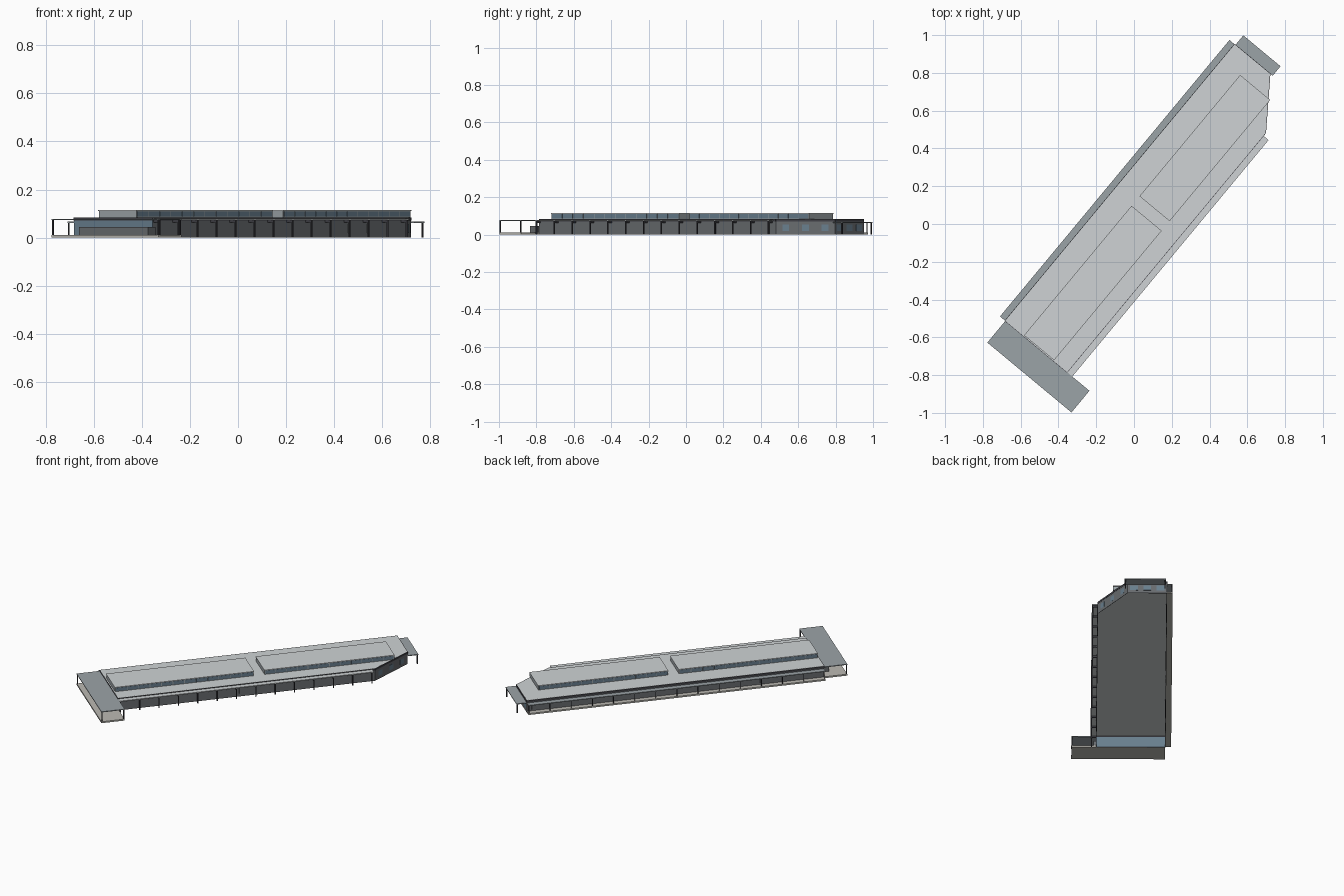
import bpy, bmesh, math
from mathutils import Matrix, Vector

if "Cube" in bpy.data.objects:
    bpy.data.objects.remove(bpy.data.objects["Cube"])

# Building is laid out along its own axis (u = length, v = to its right side), then turned
TURN = Matrix.Translation((0, -0.004, 0)) @ Matrix.Rotation(math.radians(50.3), 4, 'Z')


def material(name, rgb):
    m = bpy.data.materials.new(name)
    m.diffuse_color = (*rgb, 1)
    m.use_nodes = True
    m.node_tree.nodes["Principled BSDF"].inputs["Base Color"].default_value = m.diffuse_color
    return m


WALL = material("dark_wall", (0.14, 0.15, 0.16))
ROOF = material("roof_grey", (0.62, 0.65, 0.66))
CANOPY = material("canopy_grey", (0.33, 0.37, 0.39))
STONE = material("paving", (0.50, 0.49, 0.45))
GLASS = material("glass", (0.14, 0.21, 0.27))
METAL = material("dark_metal", (0.05, 0.05, 0.06))


def finish(name, bm, mat):
    bmesh.ops.recalc_face_normals(bm, faces=bm.faces[:])
    me = bpy.data.meshes.new(name)
    bm.to_mesh(me)
    bm.free()
    me.materials.append(mat)
    ob = bpy.data.objects.new(name, me)
    ob.matrix_world = TURN
    bpy.context.collection.objects.link(ob)
    return ob


def add_prism(bm, outline, z0, z1):
    base = bm.faces.new([bm.verts.new((u, -v, z0)) for u, v in outline])
    top = bmesh.ops.extrude_face_region(bm, geom=[base], use_keep_orig=True)
    verts = [g for g in top["geom"] if isinstance(g, bmesh.types.BMVert)]
    bmesh.ops.translate(bm, verts=verts, vec=(0, 0, z1 - z0))


def rect(u0, u1, v0, v1):
    return [(u0, v0), (u1, v0), (u1, v1), (u0, v1)]


def prism(name, outline, z0, z1, mat):
    bm = bmesh.new()
    add_prism(bm, outline, z0, z1)
    return finish(name, bm, mat)


def boxes(name, items, mat):
    """Several boxes (u0, u1, v0, v1, z0, z1) in one object."""
    bm = bmesh.new()
    for u0, u1, v0, v1, z0, z1 in items:
        add_prism(bm, rect(u0, u1, v0, v1), z0, z1)
    return finish(name, bm, mat)


def panels(name, start, end, count, fill, z0, z1, mat, depth=0.003):
    """A row of thin panels along a wall running from start to end."""
    a, b = Vector(start), Vector(end)
    d = (b - a) / count
    n = Vector((-d.y, d.x)).normalized() * depth / 2
    bm = bmesh.new()
    for i in range(count):
        p = a + d * (i + 0.5 - fill / 2)
        q = a + d * (i + 0.5 + fill / 2)
        add_prism(bm, [p - n, q - n, q + n, p + n], z0, z1)
    return finish(name, bm, mat)


def posts(name, spots, z0, z1, r=0.003):
    boxes(name, [(u - r, u + r, v - r, v + r, z0, z1) for u, v in spots], METAL)


U0, U1, VL, VR = -0.827, 1.075, -0.200, 0.226
CH_A, CH_B = (0.818, VR), (U1, 0.043)
HALL = [(U0, VL), (U1, VL), CH_B, CH_A, (U0, VR)]
SIDES = ["left", "rear", "corner", "right", "front"]

# Hollow hall: thin walls without a floor, dark fascia band, flat roof sheet
for i, side in enumerate(SIDES):
    a, b = HALL[i], HALL[(i + 1) % 5]
    panels(side + "_wall", a, b, 1, 1, 0.0, 0.080, GLASS if side == "front" else WALL, 0.002)
    panels(side + "_fascia", a, b, 1, 1, 0.071, 0.083, METAL, 0.005)
prism("main_roof", HALL, 0.079, 0.0835, ROOF)

# Two raised roof lights with glazed sides
for label, u0, u1 in (("front", -0.822, 0.069), ("rear", 0.135, 0.969)):
    va, vb = -0.074, 0.133
    prism(label + "_rooflight_body", rect(u0 + 0.002, u1 - 0.002, va + 0.002, vb - 0.002),
          0.0835, 0.111, CANOPY)
    prism(label + "_rooflight_cap", rect(u0, u1, va, vb), 0.110, 0.114, ROOF)
    for side, v in (("left", va + 0.002), ("right", vb - 0.002)):
        panels(f"{label}_rooflight_{side}_glass", (u0 + 0.005, v), (u1 - 0.005, v),
               12, 0.94, 0.087, 0.109, GLASS)

# Front terrace with canopy, posts and a low wall
prism("front_terrace", rect(-0.976, U0, -0.199, 0.380), 0.0, 0.010, STONE)
prism("front_canopy", rect(-0.976, U0, -0.199, 0.380), 0.073, 0.078, CANOPY)
posts("front_canopy_posts", [(-0.972, -0.195), (-0.972, 0.376), (-0.832, 0.376)], 0.010, 0.073)
prism("terrace_low_wall", rect(-0.878, U0 - 0.002, -0.130, 0.243), 0.010, 0.045, WALL)

# Left side deck and canopy
prism("left_deck", rect(U0, U1, -0.236, VL - 0.001), 0.0, 0.010, STONE)
prism("left_canopy", rect(U0, U1, -0.236, VL - 0.001), 0.061, 0.066, CANOPY)
left_us = [U0 + 0.004 + i * (U1 - U0 - 0.008) / 14 for i in range(15)]
posts("left_canopy_posts", [(u, -0.232) for u in left_us], 0.010, 0.061, 0.002)
panels("left_windows", (U0 + 0.02, VL), (U1 - 0.02, VL), 14, 0.85, 0.02, 0.056, WALL)

# Right side canopy on posts with brackets
prism("right_canopy", rect(U0, 0.80, VR + 0.001, 0.262), 0.073, 0.079, ROOF)
right_us = [U0 + 0.006 + i * 0.124 for i in range(14)]
posts("right_canopy_posts", [(u, 0.256) for u in right_us], 0.0, 0.073)
boxes("right_canopy_brackets",
      [(u - 0.003, u + 0.003, VR, 0.256, 0.062, 0.073) for u in right_us], METAL)
panels("right_windows", (U0 + 0.006, VR), (0.792, VR), 13, 0.6, 0.02, 0.056, WALL)

# Cut-off corner and rear end windows
panels("corner_windows", CH_A, CH_B, 3, 0.35, 0.02, 0.054, GLASS)
panels("rear_windows", (U1, VL), CH_B, 3, 0.6, 0.02, 0.054, GLASS)

# Rear canopy on two posts
prism("rear_canopy", rect(U1 + 0.001, 1.141, -0.195, 0.061), 0.061, 0.066, CANOPY)
posts("rear_canopy_posts", [(1.135, -0.189), (1.135, 0.055)], 0.0, 0.061)
